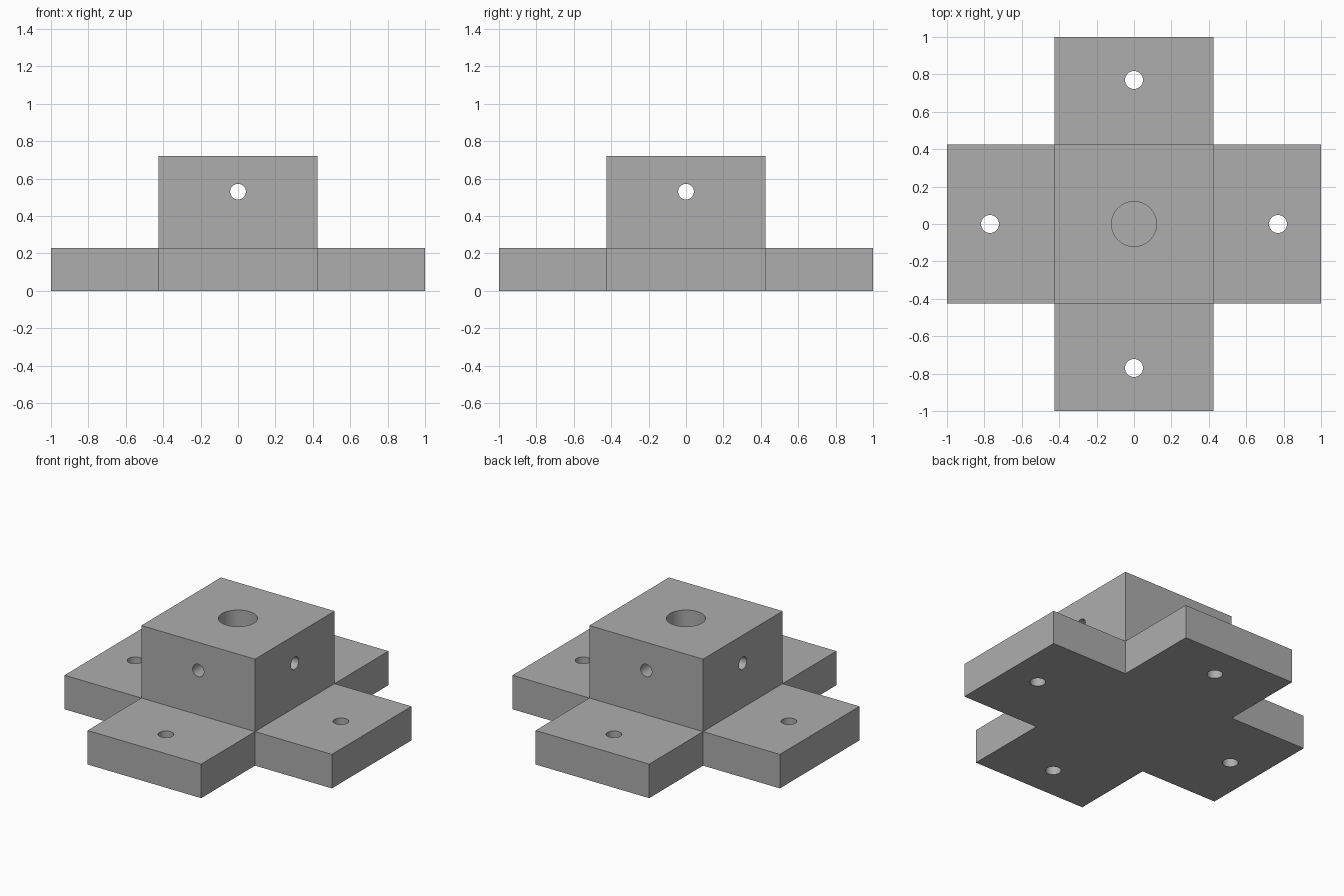
import bpy, bmesh, math

if "Cube" in bpy.data.objects:
    bpy.data.objects.remove(bpy.data.objects["Cube"])

HALF, WIDE = 0.425, 1.0        # block half-width, arm reach
BASE, TOP = 0.23, 0.72         # arm thickness, block height

grey = bpy.data.materials.new("plain grey")
grey.diffuse_color = (0.42, 0.42, 0.42, 1)
grey.use_nodes = True
grey.node_tree.nodes["Principled BSDF"].inputs["Base Color"].default_value = grey.diffuse_color

# Cross-shaped base with the central block raised from it
bm = bmesh.new()
coords = (-WIDE, -HALF, HALF, WIDE)
grid = {}


def corner(i, j):
    if (i, j) not in grid:
        grid[i, j] = bm.verts.new((coords[i], coords[j], 0))
    return grid[i, j]


for i, j in ((1, 1), (0, 1), (2, 1), (1, 0), (1, 2)):
    bm.faces.new([corner(i, j), corner(i + 1, j), corner(i + 1, j + 1), corner(i, j + 1)])


def raise_faces(faces, height, keep):
    out = bmesh.ops.extrude_face_region(bm, geom=faces, use_keep_orig=keep)["geom"]
    bmesh.ops.translate(bm, vec=(0, 0, height), verts=[g for g in out if isinstance(g, bmesh.types.BMVert)])
    return [g for g in out if isinstance(g, bmesh.types.BMFace)]


tops = raise_faces(bm.faces[:], BASE, True)
centre = min(tops, key=lambda f: f.calc_center_median().length)
raise_faces([centre], TOP - BASE, False)
if centre.is_valid:
    bmesh.ops.delete(bm, geom=[centre], context='FACES_ONLY')
bmesh.ops.recalc_face_normals(bm, faces=bm.faces)
bmesh.ops.dissolve_limit(bm, angle_limit=0.01, verts=bm.verts, edges=bm.edges)
mesh = bpy.data.meshes.new("mounting_block")
bm.to_mesh(mesh)
bm.free()
mesh.materials.append(grey)
block = bpy.data.objects.new("mounting_block", mesh)
bpy.context.collection.objects.link(block)


# Drill a round hole and discard the cutter
def drill(radius, depth, loc, rot=(0, 0, 0)):
    bpy.ops.mesh.primitive_cylinder_add(vertices=48, radius=radius, depth=depth, location=loc, rotation=rot)
    cutter = bpy.context.object
    cutter.hide_render = True
    cutter.data.materials.append(grey)
    mod = block.modifiers.new("hole", 'BOOLEAN')
    mod.operation, mod.solver, mod.object = 'DIFFERENCE', 'EXACT', cutter
    bpy.context.view_layer.objects.active = block
    bpy.ops.object.modifier_apply(modifier=mod.name)
    bpy.data.objects.remove(cutter)


# Blind bore, cross holes through the block, screw holes in the arms
drill(0.12, 1.0, (0, 0, BASE + 0.5))
drill(0.042, 1.2, (0, 0, 0.53), (math.pi / 2, 0, 0))
drill(0.042, 1.2, (0, 0, 0.53), (0, math.pi / 2, 0))
for x, y in ((0.77, 0), (-0.77, 0), (0, 0.77), (0, -0.77)):
    drill(0.048, 1.0, (x, y, 0.1))

bpy.ops.object.select_all(action='DESELECT')
block.select_set(True)
bpy.context.view_layer.objects.active = block
bpy.ops.object.shade_smooth_by_angle(angle=math.radians(30))
